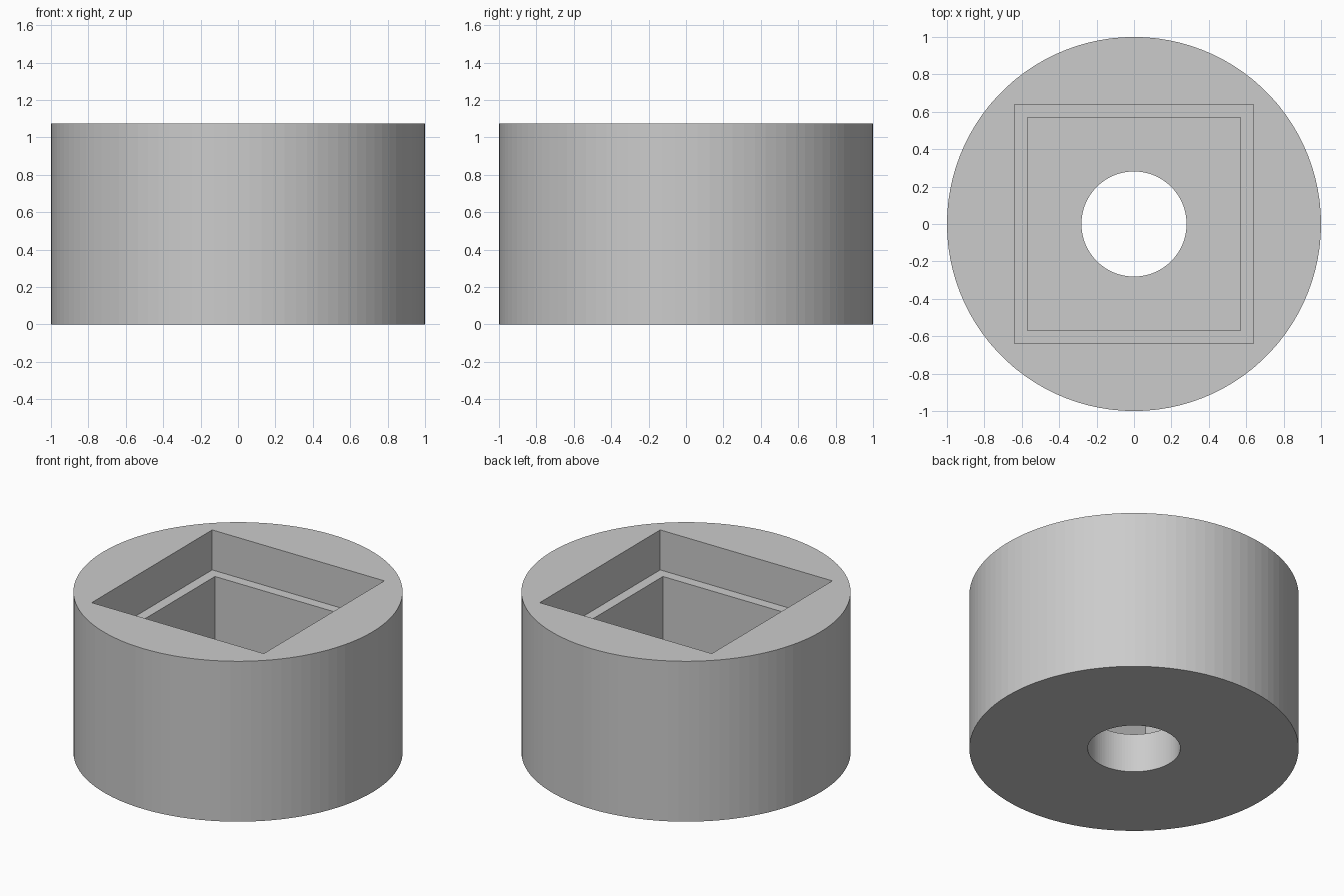
import bpy
import bmesh
from math import cos, sin, pi, sqrt

if "Cube" in bpy.data.objects:
    bpy.data.objects.remove(bpy.data.objects["Cube"], do_unlink=True)

HEIGHT = 1.075
STEP_Z = HEIGHT - 0.268     # ledge between the two square pockets
FLOOR_Z = 0.262             # pocket floor, pierced by the round hole
SIDES = 100

grey = bpy.data.materials.new("light_grey")
grey.use_nodes = True
colour = (0.6, 0.6, 0.6, 1)
grey.diffuse_color = colour
grey.node_tree.nodes["Principled BSDF"].inputs["Base Color"].default_value = colour

bm = bmesh.new()


def loop(radius, z, sides=SIDES, turn=0.0):
    """Closed ring of edges at one height."""
    verts = [bm.verts.new((radius * cos(turn + 2 * pi * i / sides),
                           radius * sin(turn + 2 * pi * i / sides), z))
             for i in range(sides)]
    return [bm.edges.new((v, verts[(i + 1) % sides])) for i, v in enumerate(verts)]


def square(half, z):
    return loop(half * sqrt(2), z, 4, pi / 4)


def wall(a, b):
    """Upright faces between two matching rings."""
    for e, f in zip(a, b):
        bm.faces.new((e.verts[0], e.verts[1], f.verts[1], f.verts[0]))


def flat(outer, inner):
    """Level face between an outer and an inner ring."""
    bmesh.ops.triangle_fill(bm, edges=outer + inner, use_beauty=True)


# Rings of the body, the two pockets and the through hole
body_low, body_top = loop(1, 0), loop(1, HEIGHT)
wide_top, wide_low = square(0.638, HEIGHT), square(0.638, STEP_Z)
narrow_top, narrow_low = square(0.57, STEP_Z), square(0.57, FLOOR_Z)
hole_top, hole_low = loop(0.281, FLOOR_Z), loop(0.281, 0)

# Level faces: rim, ledge, pocket floor, underside
for outer, inner in ((body_top, wide_top), (wide_low, narrow_top),
                     (narrow_low, hole_top), (body_low, hole_low)):
    flat(outer, inner)

# Upright faces
for a, b in ((body_low, body_top), (wide_top, wide_low),
             (narrow_top, narrow_low), (hole_top, hole_low)):
    wall(a, b)

bmesh.ops.recalc_face_normals(bm, faces=bm.faces[:])
mesh = bpy.data.meshes.new("socket_body")
bm.to_mesh(mesh)
bm.free()
mesh.materials.append(grey)
body = bpy.data.objects.new("socket_body", mesh)
bpy.context.collection.objects.link(body)
